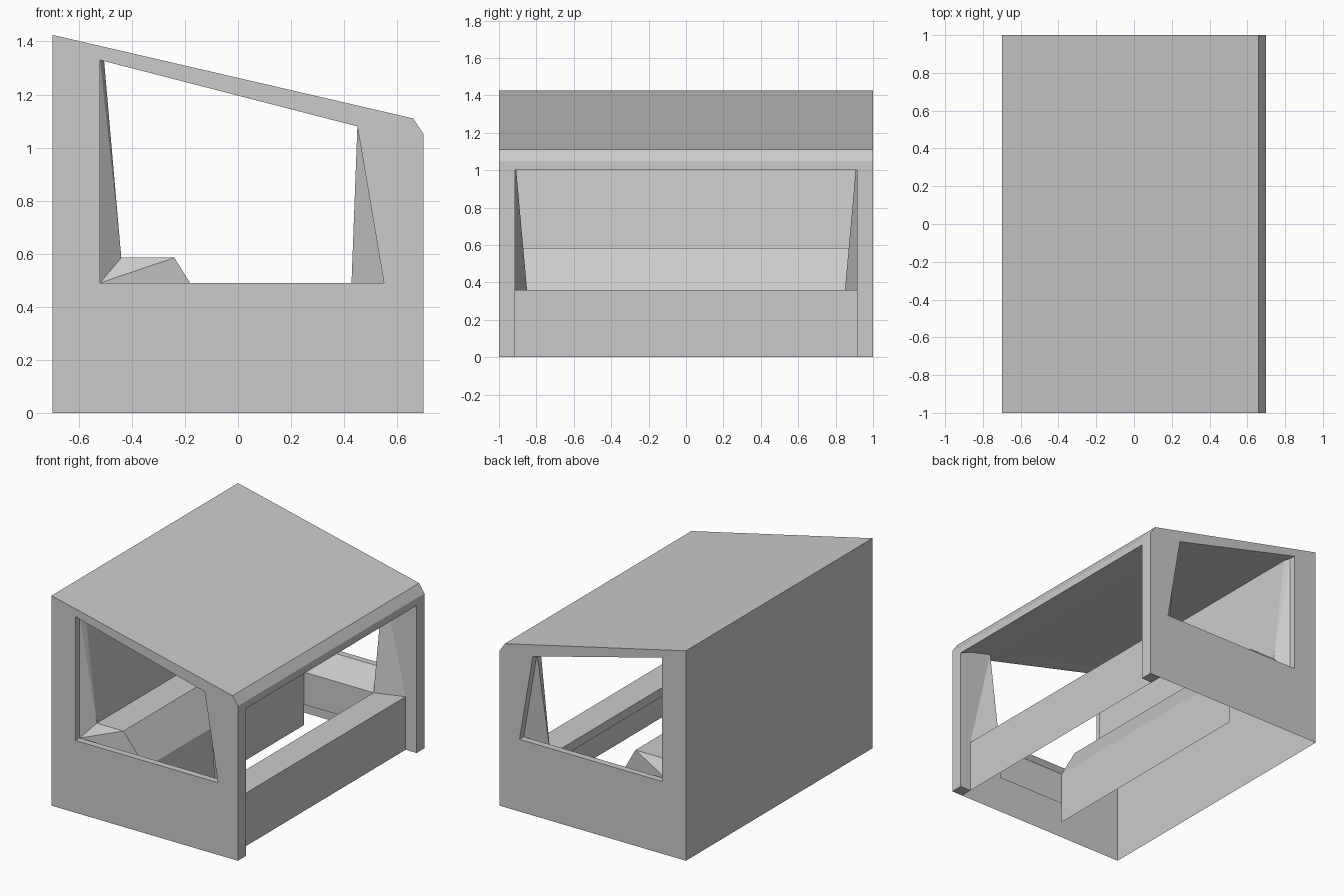
import bpy, bmesh
from mathutils import Vector

if "Cube" in bpy.data.objects:
    bpy.data.objects.remove(bpy.data.objects["Cube"], do_unlink=True)

# One plain grey for the whole shelter
grey = bpy.data.materials.new("light_grey")
grey.use_nodes = True
grey.diffuse_color = (0.6, 0.6, 0.6, 1)
grey.node_tree.nodes["Principled BSDF"].inputs["Base Color"].default_value = (0.6, 0.6, 0.6, 1)

CENTRE = Vector((0.2, 0, 0.8))


def panel(name, faces, inward=False):
    """Half of a part (y >= 0) from flat faces turned to or from the room, mirrored over y."""
    bm = bmesh.new()
    for pts in faces:
        f = bm.faces.new([bm.verts.new(p) for p in pts])
        f.normal_update()
        to_room = f.normal.dot(CENTRE - f.calc_center_median()) > 0
        if to_room != inward:
            f.normal_flip()
    bmesh.ops.remove_doubles(bm, verts=bm.verts, dist=0.0005)
    me = bpy.data.meshes.new(name)
    bm.to_mesh(me)
    bm.free()
    me.materials.append(grey)
    ob = bpy.data.objects.new(name, me)
    bpy.context.collection.objects.link(ob)
    mod = ob.modifiers.new("mirror", "MIRROR")
    mod.use_axis = (False, True, False)
    return ob


def at_y(points, y):
    return [(x, y, z) for x, z in points]


def strips(points):
    """Sheets running from the middle plane out to a line of points."""
    return [[(a[0], 0, a[2]), a, b, (b[0], 0, b[2])] for a, b in zip(points, points[1:])]


def drop(p, z):
    return (p[0], p[1], z)


# Outer side profile and window outline
outer = [(-0.7, 0), (0.7, 0), (0.7, 1.05), (0.66, 1.11), (-0.7, 1.425)]
window = [(-0.52, 1.33), (-0.52, 0.49), (0.55, 0.49), (0.45, 1.08)]
O, W, V = at_y(outer, 1), at_y(window, 1), at_y(window, 0.955)

# Corner points of the inner lining
back_top = (-0.505, 0.915, 1.33)
ledge_back = (-0.44, 0.885, 0.585)
ledge_edge = (-0.24, 0.885, 0.585)
ledge_low = (-0.10, 0.85, 0.36)
counter_in = (0.423, 0.85, 0.36)
pillar_top = (0.45, 0.915, 1.08)
counter_out = (0.618, 0.915, 0.36)
post_top = (0.618, 0.915, 1.035)
header_low = (0.7, 0.915, 1.0)

# Outer shell
panel("end_wall", [[O[0], O[1], W[2], W[1]],
                   [O[1], O[2], O[3], W[3], W[2]],
                   [O[3], O[4], W[0], W[3]],
                   [O[4], O[0], W[1], W[0]]])
panel("roof", strips([O[4], O[3], O[2]]))
panel("back_wall", strips([O[0], O[4]]))
panel("header", strips([(0.7, 1, 1.05), (0.7, 1, 1.0)]))

# Window reveal and the lining that tapers into the room
panel("window_reveal", [[W[i], W[(i + 1) % 4], V[(i + 1) % 4], V[i]] for i in range(4)], True)
panel("window_lining", [
    [V[0], V[1], ledge_back], [V[0], ledge_back, back_top],
    [V[1], ledge_back, ledge_edge], [V[1], ledge_edge, ledge_low],
    [V[1], ledge_low, V[2]], [ledge_low, counter_in, V[2]],
    [V[2], counter_in, V[3]], [counter_in, pillar_top, V[3]],
    [V[3], pillar_top, V[0]], [pillar_top, back_top, V[0]]], True)
panel("sill_skirt", [[ledge_low, counter_in, drop(counter_in, 0.14), drop(ledge_low, 0.14)]], True)

# Ceiling, sloping backrest and bench along the back
panel("ceiling", strips([header_low, post_top, pillar_top, back_top]), True)
panel("bench", strips([back_top, ledge_back, ledge_edge, ledge_low, drop(ledge_low, 0)]), True)

# Counter across the open side
panel("counter_top", strips([counter_in, counter_out]), True)
panel("counter_lip", strips([counter_in, drop(counter_in, 0.3)]), True)
panel("counter_front", strips([counter_out, drop(counter_out, 0)]))

# Corner pillar and post
panel("corner_pillar", [[counter_in, counter_out, pillar_top],
                        [counter_out, post_top, pillar_top]])
px, py = counter_out[0], counter_out[1]
panel("post_inner", [[(px, py, 0), (0.7, py, 0), header_low, post_top],
                     [(px, py, 0), (px, 1, 0), (px, 1, 1.035), post_top]], True)
panel("post_outer", [[(0.7, py, 0), (0.7, 1, 0), (0.7, 1, 1.0), header_low],
                     [(px, py, 0), (0.7, py, 0), (0.7, 1, 0), (px, 1, 0)]])
